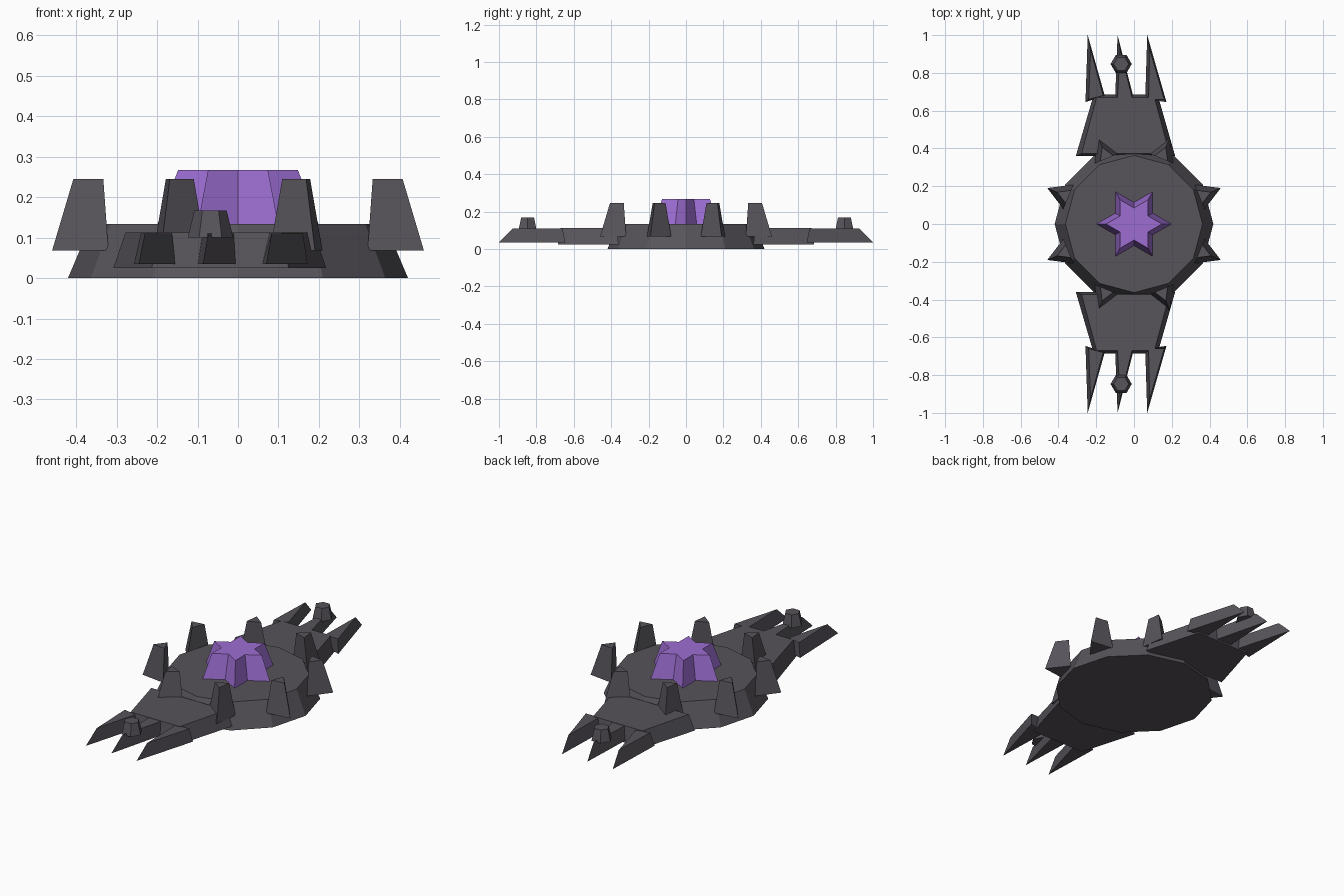
import bpy, bmesh
from math import cos, sin, radians

cube = bpy.data.objects.get("Cube")
if cube:
    bpy.data.objects.remove(cube, do_unlink=True)


def make_material(name, colour):
    mat = bpy.data.materials.new(name)
    mat.use_nodes = True
    mat.diffuse_color = (*colour, 1)
    mat.node_tree.nodes["Principled BSDF"].inputs["Base Color"].default_value = (*colour, 1)
    return mat


STONE = make_material("dark_grey", (0.095, 0.088, 0.103))
CRYSTAL = make_material("purple", (0.34, 0.155, 0.65))


def ring(radii, count, start=0, cx=0, cy=0):
    """Outline points around a centre; alternating radii give a star."""
    points = []
    for i in range(count):
        a = radians(start + 360 * i / count)
        r = radii[i % len(radii)]
        points.append((cx + r * cos(a), cy + r * sin(a)))
    return points


def tapered(name, bottom, top, z0, z1, mat=STONE, flip=1):
    """Solid lofted between two matching outlines; flip=-1 mirrors it in y."""
    bm = bmesh.new()
    low = [bm.verts.new((x, y * flip, z0)) for x, y in bottom]
    high = [bm.verts.new((x, y * flip, z1)) for x, y in top]
    bm.faces.new(low)
    bm.faces.new(high)
    for i in range(len(low)):
        j = (i + 1) % len(low)
        bm.faces.new((low[i], low[j], high[j], high[i]))
    bmesh.ops.recalc_face_normals(bm, faces=bm.faces)
    mesh = bpy.data.meshes.new(name)
    bm.to_mesh(mesh)
    bm.free()
    mesh.materials.append(mat)
    obj = bpy.data.objects.new(name, mesh)
    bpy.context.collection.objects.link(obj)
    return obj


# Twelve-sided hull
tapered("hull", ring([0.42], 12), ring([0.363], 12), 0, 0.134)

# Six-pointed crystal star
tapered("crystal_star", ring([0.2, 0.115], 12), ring([0.148, 0.085], 12),
        0.13, 0.267, CRYSTAL)

# Eight triangular towers around the rim, one corner pointing outwards
for k in range(8):
    angle = 22.5 + 45 * k
    c, s = cos(radians(angle)), sin(radians(angle))
    tapered(f"tower_{k + 1}",
            ring([0.081], 3, angle, 0.416 * c, 0.416 * s),
            ring([0.043], 3, angle, 0.397 * c, 0.397 * s), 0.068, 0.245)

# Plan outlines of the prongs: outer base, tip, inner base
prongs = {
    "left": ([(0.06, 0.68), (0.07, 1.0), (0.172, 0.645)],
             [(0.077, 0.66), (0.083, 0.925), (0.16, 0.66)]),
    "middle": ([(-0.1, 0.66), (-0.087, 1.0), (0.0, 0.66)],
               [(-0.088, 0.66), (-0.073, 0.925), (-0.008, 0.66)]),
    "right": ([(-0.257, 0.645), (-0.245, 1.0), (-0.155, 0.68)],
              [(-0.24, 0.66), (-0.23, 0.925), (-0.163, 0.68)]),
}

# Arm, prongs and small turret, repeated at the front and back
for end, flip in (("back", 1), ("front", -1)):
    tapered(f"{end}_arm",
            [(-0.308, 0.36), (0.218, 0.36), (0.125, 0.685), (-0.213, 0.685)],
            [(-0.278, 0.372), (0.188, 0.372), (0.108, 0.67), (-0.198, 0.67)],
            0.025, 0.112, flip=flip)
    for side, (bottom, top) in prongs.items():
        tapered(f"{end}_{side}_prong", bottom, top, 0.035, 0.11, flip=flip)
    tapered(f"{end}_turret", ring([0.056], 6, 0, -0.068, 0.847),
            ring([0.04], 6, 0, -0.068, 0.847), 0.1, 0.167, flip=flip)
